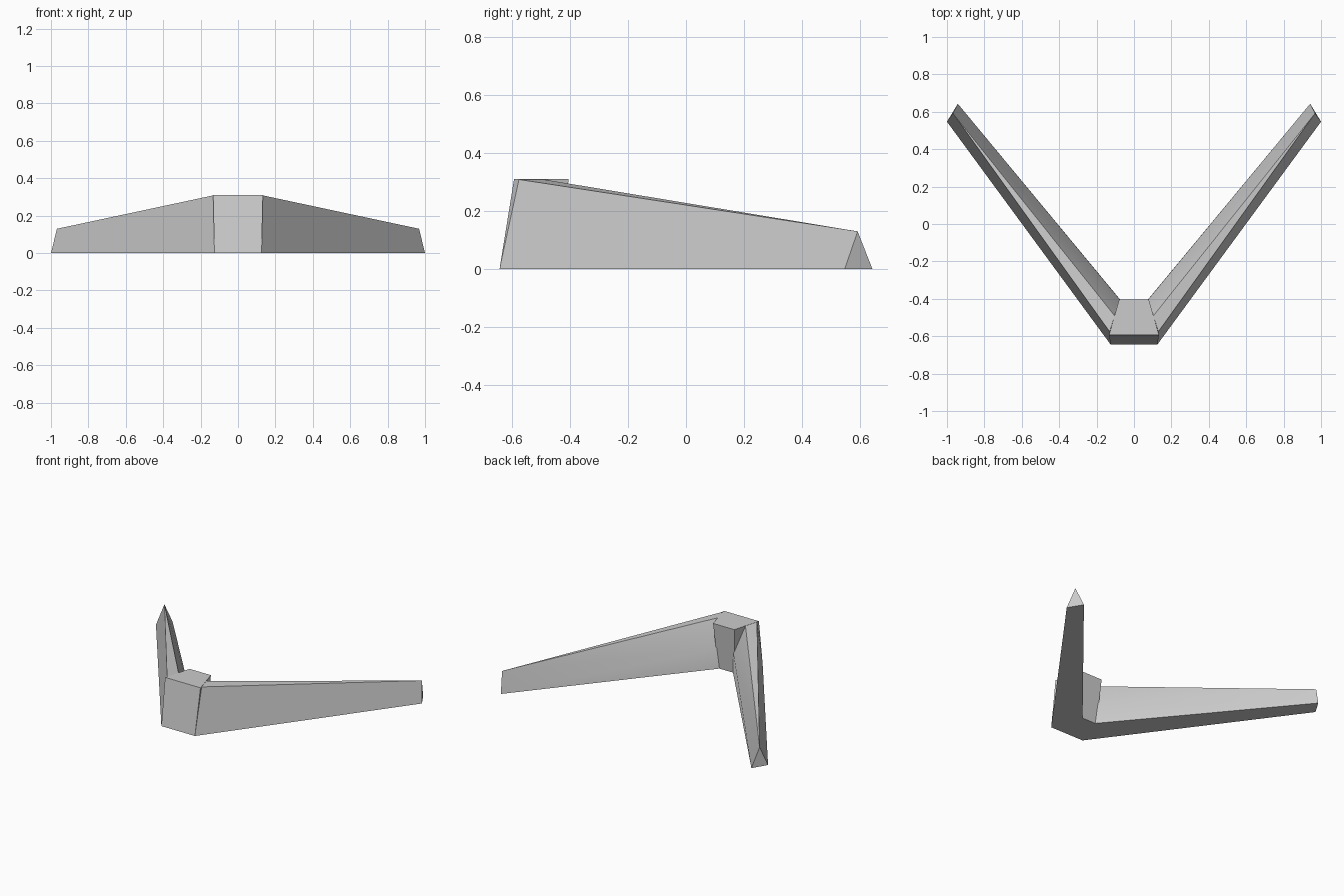
import bpy
import bmesh
import math

cube = bpy.data.objects.get("Cube")
if cube:
    bpy.data.objects.remove(cube, do_unlink=True)

grey = bpy.data.materials.new("plain grey")
grey.use_nodes = True
colour = (0.6, 0.6, 0.6, 1.0)
grey.diffuse_color = colour
grey.node_tree.nodes["Principled BSDF"].inputs["Base Color"].default_value = colour


def build(name, points, faces, mirror=1):
    """Make a solid from corner points, mirrored across x when mirror is -1."""
    bm = bmesh.new()
    verts = [bm.verts.new((x * mirror, y, z)) for x, y, z in points]
    for face in faces:
        bm.faces.new([verts[i] for i in face])
    bmesh.ops.recalc_face_normals(bm, faces=bm.faces)
    mesh = bpy.data.meshes.new(name)
    bm.to_mesh(mesh)
    bm.free()
    mesh.materials.append(grey)
    obj = bpy.data.objects.new(name, mesh)
    bpy.context.collection.objects.link(obj)
    bpy.ops.object.select_all(action="DESELECT")
    obj.select_set(True)
    bpy.context.view_layer.objects.active = obj
    bpy.ops.object.shade_smooth_by_angle(angle=math.radians(20))
    return obj


# Centre block: tapered towards the back, leaning front and rear walls
bottom = [(-0.126, -0.643, 0), (0.126, -0.643, 0), (0.06, -0.432, 0), (-0.06, -0.432, 0)]
top = [(-0.133, -0.593, 0.31), (0.133, -0.593, 0.31), (0.08, -0.405, 0.31), (-0.08, -0.405, 0.31)]
sides = [(i, (i + 1) % 4, (i + 1) % 4 + 4, i + 4) for i in range(4)]
build("centre_block", bottom + top, [(3, 2, 1, 0), (4, 5, 6, 7)] + sides)

# Swept arms: five-sided at the root, tapering to a triangular tip
root = [(0.126, -0.643, 0), (0.13, -0.576, 0.309), (0.104, -0.49, 0.309),
        (0.062, -0.42, 0.14), (0.05, -0.433, 0)]
tip = [(1.0, 0.547, 0), (0.968, 0.592, 0.13), (0.942, 0.643, 0)]
arm_faces = [(0, 1, 6, 5),      # front
             (1, 2, 6),         # top
             (2, 3, 6),         # upper rear slope
             (3, 4, 7, 6),      # lower rear wall
             (4, 0, 5, 7),      # underside
             (5, 6, 7),         # tip
             (4, 3, 2, 1, 0)]   # root cap
for side, name in ((1, "left_arm"), (-1, "right_arm")):
    build(name, root + tip, arm_faces, side)
